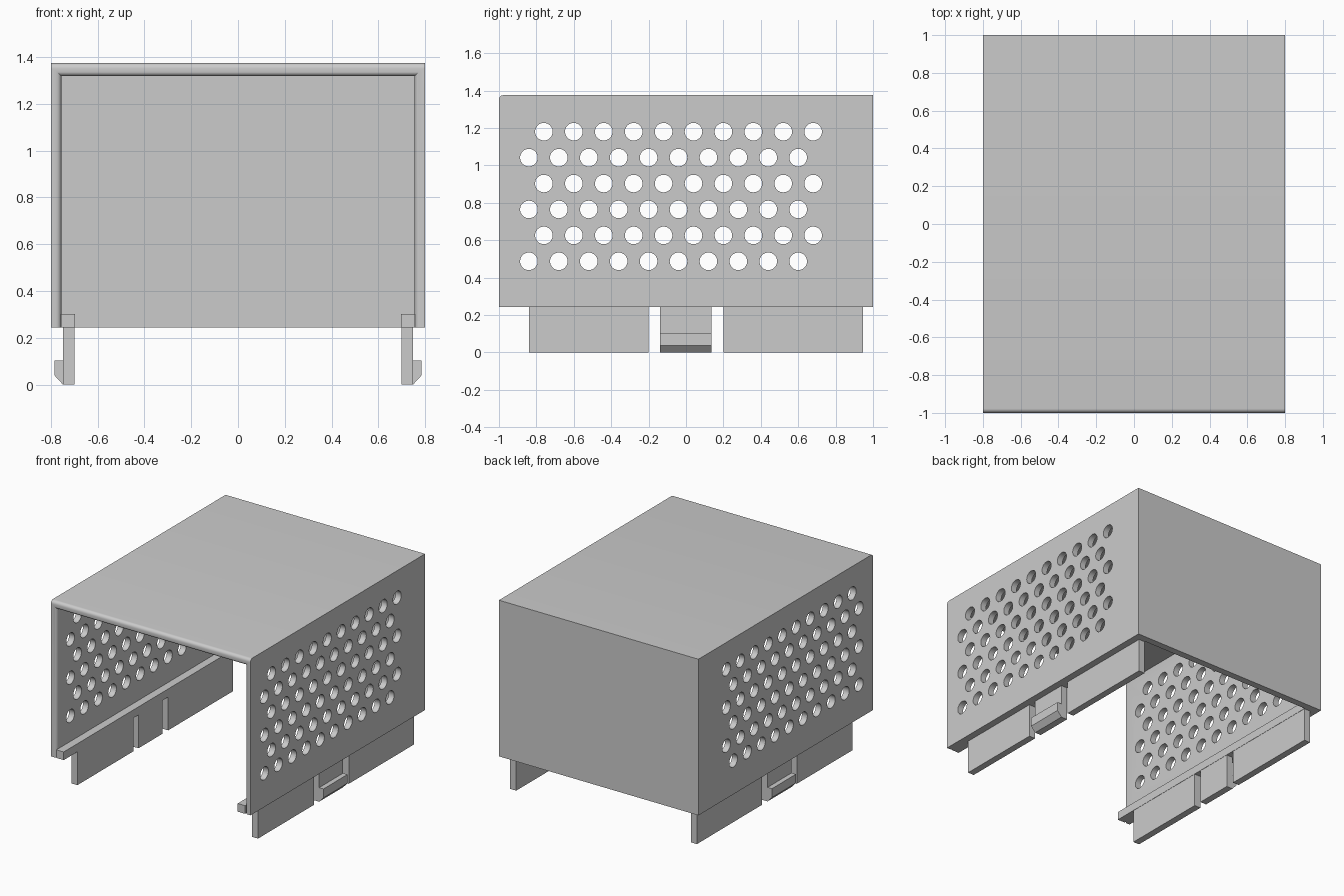
import bpy, bmesh, math
from mathutils import Matrix

if "Cube" in bpy.data.objects:
    bpy.data.objects.remove(bpy.data.objects["Cube"])

grey = bpy.data.materials.new("light grey")
grey.diffuse_color = (0.6, 0.6, 0.6, 1)
grey.use_nodes = True
grey.node_tree.nodes["Principled BSDF"].inputs["Base Color"].default_value = grey.diffuse_color

BASE, TOP = 0.243, 1.375


def finish(name, bm):
    bmesh.ops.recalc_face_normals(bm, faces=bm.faces)
    mesh = bpy.data.meshes.new(name)
    bm.to_mesh(mesh)
    bm.free()
    mesh.materials.append(grey)
    ob = bpy.data.objects.new(name, mesh)
    bpy.context.collection.objects.link(ob)
    return ob


def extrude_profile(name, profile, y0, y1):
    """Extrude an x-z profile along y."""
    bm = bmesh.new()
    face = bm.faces.new([bm.verts.new((x, y0, z)) for x, z in profile])
    ext = bmesh.ops.extrude_face_region(bm, geom=[face])["geom"]
    moved = [v for v in ext if isinstance(v, bmesh.types.BMVert)]
    bmesh.ops.translate(bm, verts=moved, vec=(0, y1 - y0, 0))
    return finish(name, bm)


# Cover: thin shell, open at the front and underneath
bm = bmesh.new()


def corners(w, back, top):
    return [[bm.verts.new((x, y, z)) for x, z in
             ((-w, BASE), (-w, top), (w, top), (w, BASE))] for y in (-1, back)]


outer_front, outer_back = corners(0.8, 1.0, TOP)
inner_front, inner_back = corners(0.756, 0.95, 1.319)
for front, back in ((outer_front, outer_back), (inner_front, inner_back)):
    bm.faces.new(back)
    for i in range(3):
        bm.faces.new((front[i], front[i + 1], back[i + 1], back[i]))
bm.faces.new(outer_front + inner_front[::-1])
bm.faces.new((outer_front[0], outer_back[0], outer_back[3], outer_front[3],
              inner_front[3], inner_back[3], inner_back[0], inner_front[0]))

# Rounded front lip: outer top edge and the three inner edges
bmesh.ops.recalc_face_normals(bm, faces=bm.faces)
lip = [bm.edges.get((outer_front[1], outer_front[2]))]
lip += [bm.edges.get((inner_front[i], inner_front[i + 1])) for i in range(3)]
bmesh.ops.bevel(bm, geom=lip, offset=0.023, segments=6, profile=0.5,
                affect='EDGES')
cover = finish("cover", bm)

# Staggered ventilation holes through both side walls
bm = bmesh.new()
for row in range(6):
    start = -0.84 if row % 2 == 0 else -0.76
    for col in range(10):
        spot = Matrix.Translation((0, start + 0.16 * col, 0.487 + 0.1386 * row))
        bmesh.ops.create_cone(bm, cap_ends=True, segments=32, radius1=0.047,
                              radius2=0.047, depth=2,
                              matrix=spot @ Matrix.Rotation(math.pi / 2, 4, 'Y'))
cutter = finish("hole_cutter", bm)
cutter.hide_render = True
mod = cover.modifiers.new("vents", 'BOOLEAN')
mod.object = cutter
mod.operation = 'DIFFERENCE'
mod.solver = 'EXACT'
bpy.context.view_layer.objects.active = cover
cover.select_set(True)
bpy.ops.object.modifier_apply(modifier=mod.name)
bpy.data.objects.remove(cutter)
bpy.ops.object.shade_smooth_by_angle(angle=math.radians(30))

# Ledges, guide tabs and snap clips on both sides
for side, s in (("left", -1), ("right", 1)):
    def part(name, profile, y0, y1):
        extrude_profile(f"{side}_{name}", [(s * x, z) for x, z in profile], y0, y1)

    part("ledge", ((0.698, BASE), (0.757, BASE), (0.757, 0.302), (0.698, 0.302)),
         -1, 0.95)
    tab = ((0.70, 0), (0.749, 0), (0.749, BASE), (0.70, BASE))
    part("front_tab", tab, -0.84, -0.2)
    part("back_tab", tab, 0.2, 0.945)
    part("snap_clip", ((0.70, 0), (0.749, 0), (0.784, 0.038), (0.784, 0.102),
                       (0.749, 0.102), (0.749, BASE), (0.70, BASE)), -0.14, 0.135)
